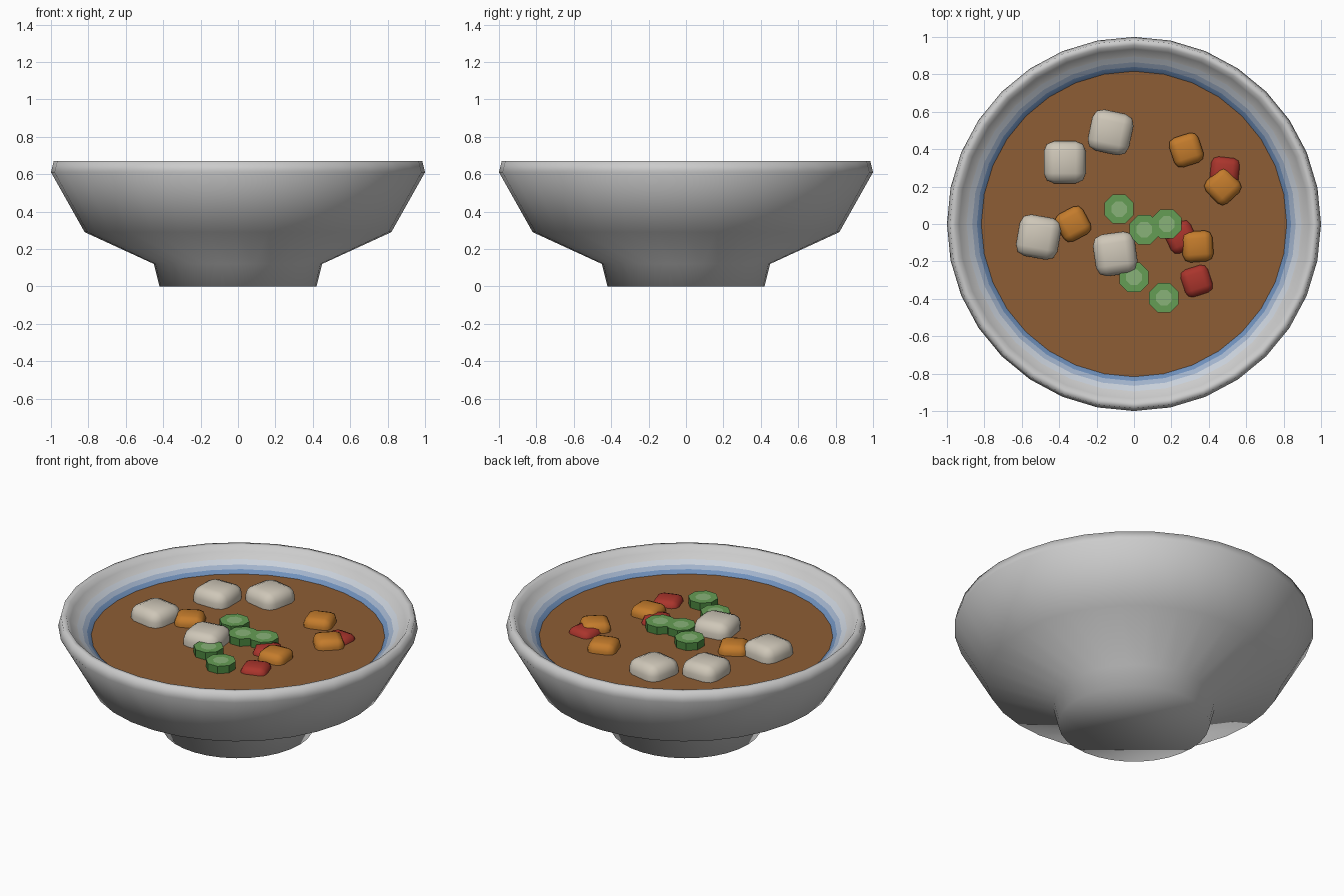
import bpy, bmesh, math

if "Cube" in bpy.data.objects:
    bpy.data.objects.remove(bpy.data.objects["Cube"])

SIDES = 32
SOUP_Z = 0.555


def material(name, rgb):
    m = bpy.data.materials.new(name)
    m.diffuse_color = (*rgb, 1)
    m.use_nodes = True
    m.node_tree.nodes["Principled BSDF"].inputs["Base Color"].default_value = m.diffuse_color
    return m


def finish(bm, name, mats=(), smooth=True):
    bmesh.ops.recalc_face_normals(bm, faces=bm.faces)
    me = bpy.data.meshes.new(name)
    bm.to_mesh(me)
    bm.free()
    for m in mats:
        me.materials.append(m)
    if smooth:
        me.shade_smooth()
    ob = bpy.data.objects.new(name, me)
    bpy.context.collection.objects.link(ob)
    return ob


def lathe(name, profile, mats, slots):
    """Revolve (radius, z) points; slots gives a material index per band."""
    bm = bmesh.new()
    rings = []
    for r, z in profile:
        rings.append([bm.verts.new((r * math.sin(2 * math.pi * i / SIDES),
                                    r * math.cos(2 * math.pi * i / SIDES), z))
                      for i in range(SIDES)])
    for k in range(len(rings) - 1):
        a, b = rings[k], rings[k + 1]
        for i in range(SIDES):
            j = (i + 1) % SIDES
            f = bm.faces.new((a[i], a[j], b[j], b[i]))
            f.material_index = slots.get(k, 0)
    bm.faces.new(rings[0])
    f = bm.faces.new(rings[-1])
    f.material_index = slots.get(len(rings) - 2, 0)
    return finish(bm, name, mats)


# Bowl: foot, flared wall, rolled rim and an inner wall shading to blue
glaze = [material("bowl_grey", (0.8, 0.8, 0.8)),
         material("glaze_pale", (0.58, 0.63, 0.70)),
         material("glaze_mid", (0.36, 0.45, 0.60)),
         material("glaze_blue", (0.16, 0.28, 0.50))]
lathe("bowl",
      [(0.42, 0), (0.45, 0.12), (0.82, 0.29), (1.0, 0.61), (0.985, 0.67),
       (0.955, 0.67), (0.935, 0.64), (0.895, 0.61), (0.865, 0.59),
       (0.84, 0.573), (0.81, 0.55), (0.70, 0.38), (0.40, 0.20)],
      glaze, {7: 1, 8: 2, 9: 3, 10: 3, 11: 3})

# Soup surface
bm = bmesh.new()
bmesh.ops.create_circle(bm, cap_ends=True, segments=SIDES, radius=0.817)
soup = finish(bm, "soup", [material("broth", (0.27, 0.11, 0.035))], False)
soup.location.z = SOUP_Z


# Rounded chunks: size, height, centre z and (x, y, turn in degrees)
def chunks(name, mat, size, height, z, places):
    for n, (x, y, turn) in enumerate(places, 1):
        bm = bmesh.new()
        bmesh.ops.create_cube(bm, size=1)
        bmesh.ops.scale(bm, vec=(size, size, height), verts=bm.verts)
        bmesh.ops.bevel(bm, geom=bm.edges[:], offset=size * 0.24, segments=2,
                        profile=0.5, affect='EDGES', clamp_overlap=True)
        ob = finish(bm, f"{name}_{n}", [mat])
        ob.location = (x, y, z)
        ob.rotation_euler.z = math.radians(turn)


chunks("tofu", material("tofu_cream", (0.62, 0.57, 0.48)), 0.225, 0.18, 0.55,
       [(-0.37, 0.33, 0), (-0.125, 0.49, -12), (-0.51, -0.07, -10), (-0.10, -0.16, 8)])
chunks("carrot", material("carrot_orange", (0.55, 0.20, 0.025)), 0.165, 0.13, 0.545,
       [(0.28, 0.395, 18), (0.475, 0.20, 43), (-0.325, 0.0, 28), (0.34, -0.12, 4)])
chunks("pepper", material("pepper_red", (0.40, 0.035, 0.025)), 0.155, 0.11, 0.535,
       [(0.485, 0.28, -6), (0.25, -0.07, 25), (0.335, -0.305, 18)])

# Spring onion slices: eight-sided discs with a paler centre
greens = [material("onion_skin", (0.07, 0.24, 0.05)),
          material("onion_top", (0.13, 0.34, 0.09)),
          material("onion_centre", (0.25, 0.45, 0.19))]
for n, (x, y) in enumerate([(-0.08, 0.08), (0.055, -0.03), (0.175, 0.0),
                            (0.0, -0.285), (0.16, -0.395)], 1):
    bm = bmesh.new()
    bmesh.ops.create_cone(bm, cap_ends=True, segments=8, radius1=0.085,
                          radius2=0.085, depth=0.055)
    bm.normal_update()
    top = [f for f in bm.faces if f.normal.z > 0.9]
    ring = bmesh.ops.inset_region(bm, faces=top, thickness=0.04)["faces"]
    for f in ring:
        f.material_index = 1
    for f in top:
        f.material_index = 2
    ob = finish(bm, f"onion_slice_{n}", greens, False)
    ob.location = (x, y, 0.573)
    ob.rotation_euler.z = math.radians(22.5)
